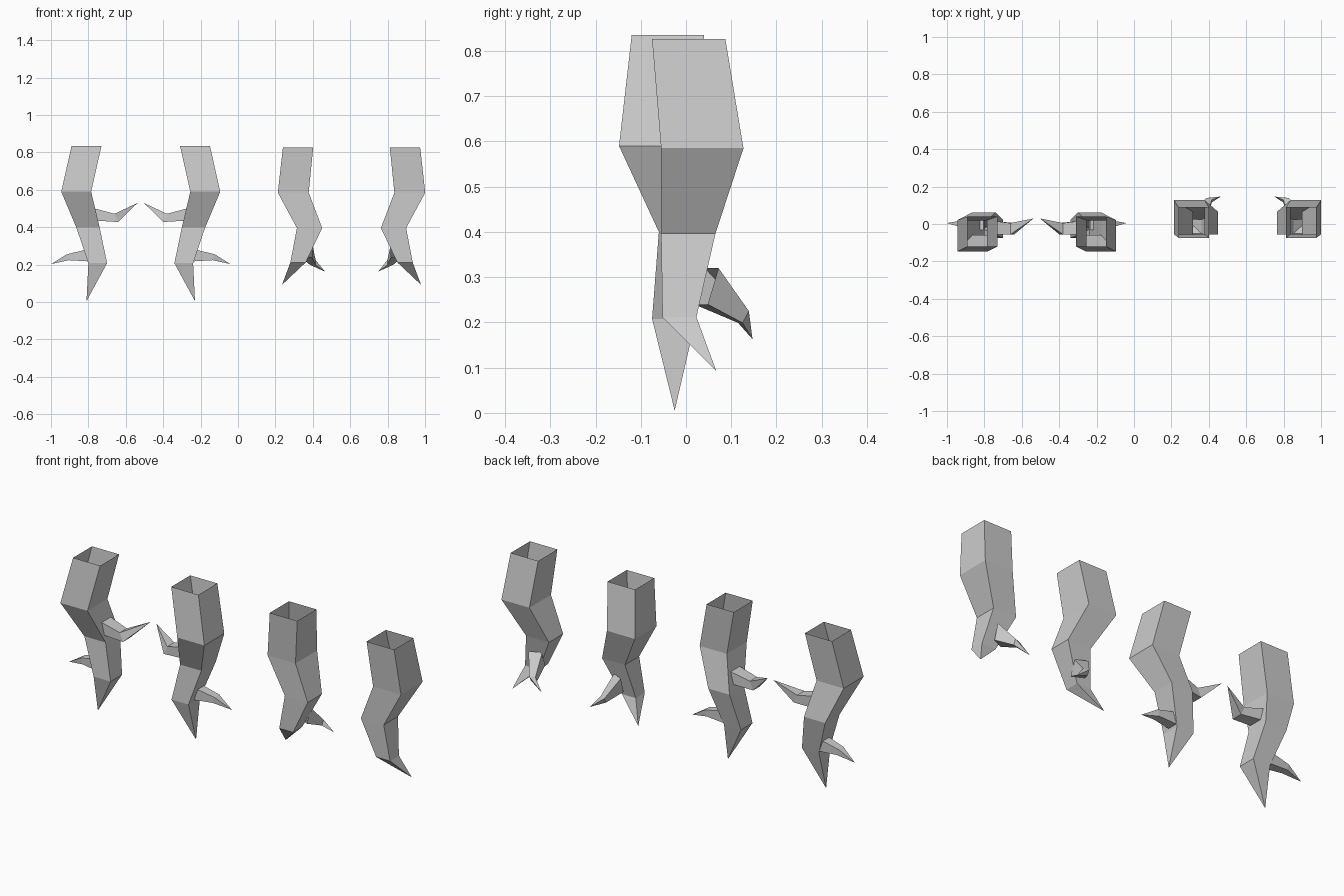
import bpy
import bmesh
from mathutils import Vector

if "Cube" in bpy.data.objects:
    bpy.data.objects.remove(bpy.data.objects["Cube"])


def loft(bm, rings, tip):
    """Skin four-cornered rings (centre, half-axis u, half-axis v) down to a pointed tip."""
    loops = []
    for c, u, v in rings:
        c, u, v = Vector(c), Vector(u), Vector(v)
        loops.append([bm.verts.new(p) for p in (c - u - v, c + u - v, c + u + v, c - u + v)])
    for a, b in zip(loops, loops[1:]):
        for i in range(4):
            j = (i + 1) % 4
            bm.faces.new((a[i], a[j], b[j], b[i]))
    end = bm.verts.new(tip)
    for i in range(4):
        bm.faces.new((loops[-1][i], loops[-1][(i + 1) % 4], end))


def box_ring(x0, x1, y0, y1, z):
    """Horizontal ring from its x and y limits."""
    return (((x0 + x1) / 2, (y0 + y1) / 2, z), ((x1 - x0) / 2, 0, 0), (0, (y1 - y0) / 2, 0))


def mirrored_pair(name, plane_x, parts):
    """One root plus its twin, mirrored across x = plane_x."""
    bm = bmesh.new()
    for rings, tip in parts:
        loft(bm, rings, tip)
    bmesh.ops.recalc_face_normals(bm, faces=bm.faces)
    bmesh.ops.translate(bm, verts=bm.verts, vec=(-plane_x, 0, 0))
    mesh = bpy.data.meshes.new(name)
    bm.to_mesh(mesh)
    bm.free()
    obj = bpy.data.objects.new(name, mesh)
    obj.location.x = plane_x
    bpy.context.collection.objects.link(obj)
    mod = obj.modifiers.new("Mirror", 'MIRROR')
    mod.use_mirror_merge = False


# Left pair: hollow trunk, inner upward twig, outer drooping twig
front_trunk = ([box_ring(-0.89, -0.73, -0.12, 0.04, 0.835),
                box_ring(-0.945, -0.785, -0.148, 0.02, 0.59),
                box_ring(-0.865, -0.74, -0.06, 0.062, 0.40),
                box_ring(-0.80, -0.70, -0.075, 0.022, 0.208)],
               (-0.81, -0.025, 0.005))
inner_twig = ([((-0.765, -0.02, 0.468), (0, 0.038, 0), (0, 0, 0.032)),
               ((-0.65, -0.025, 0.45), (0, 0.03, 0), (-0.01, 0, 0.022))],
              (-0.537, 0.03, 0.53))
outer_twig = ([((-0.805, -0.005, 0.25), (0, 0.028, 0), (0, 0, 0.032)),
               ((-0.91, 0.0, 0.24), (0, 0.02, 0), (-0.005, 0, 0.016))],
              (-1.0, 0.005, 0.203))
mirrored_pair("branched_roots", -0.52, [front_trunk, inner_twig, outer_twig])

# Right pair: hollow trunk with one twig pointing backwards
rear_trunk = ([box_ring(0.24, 0.402, -0.075, 0.087, 0.826),
               box_ring(0.213, 0.378, -0.055, 0.127, 0.585),
               box_ring(0.315, 0.45, -0.055, 0.065, 0.396),
               box_ring(0.28, 0.362, -0.052, 0.023, 0.212)],
              (0.235, 0.067, 0.092))
back_twig = ([((0.365, 0.045, 0.28), (0.03, -0.015, 0), (0, 0.012, 0.04)),
              ((0.40, 0.127, 0.212), (0.015, -0.005, 0), (0, 0.007, 0.013))],
             (0.465, 0.147, 0.163))
mirrored_pair("plain_roots", 0.607, [rear_trunk, back_twig])
